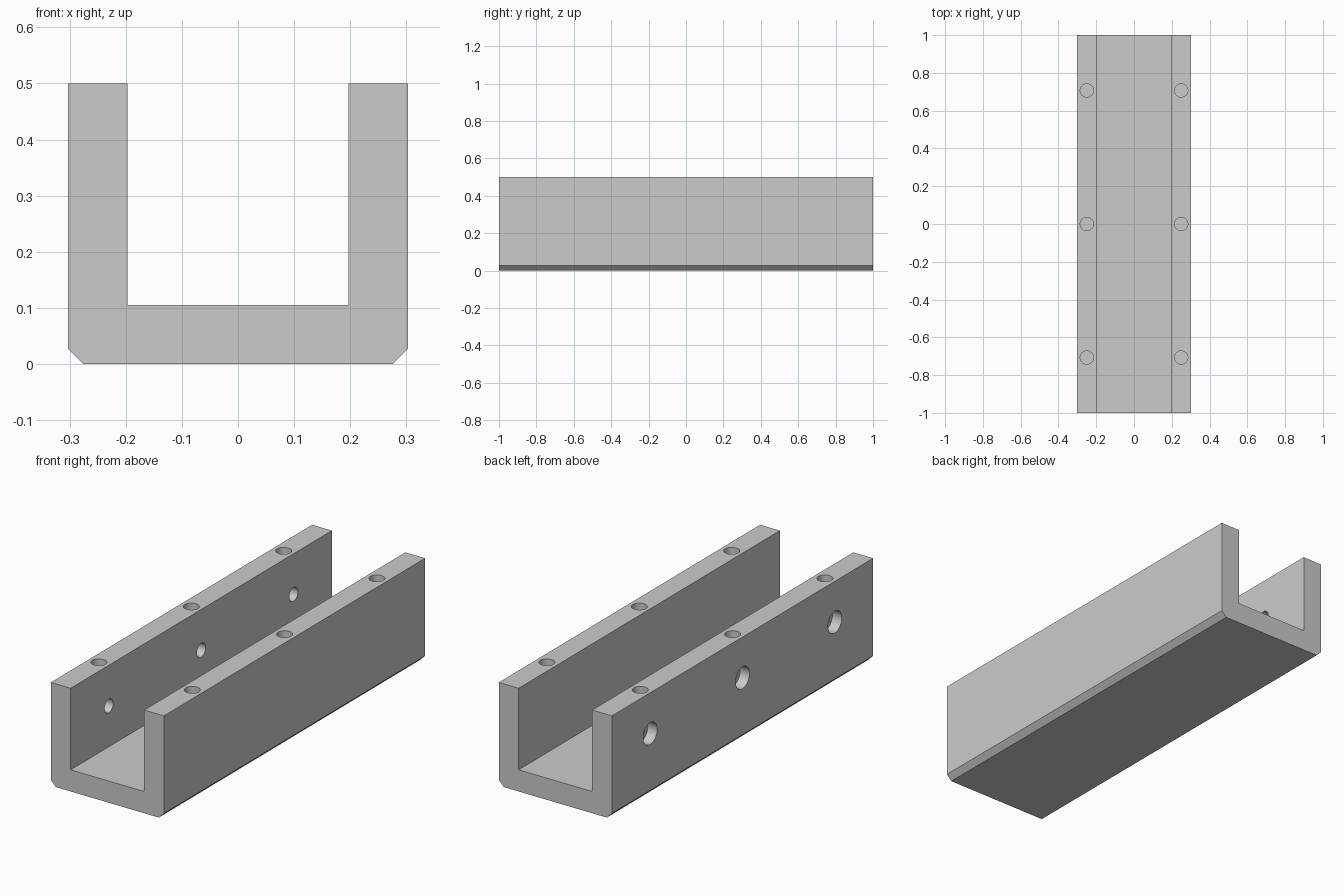
import bpy
import bmesh
import math

cube = bpy.data.objects.get("Cube")
if cube:
    bpy.data.objects.remove(cube, do_unlink=True)

# Overall dimensions
HALF_W, INNER, HEIGHT, FLOOR, CHAMFER = 0.303, 0.197, 0.5, 0.105, 0.027
HOLE_YS = (-0.707, 0, 0.707)
WALL_X = (HALF_W + INNER) / 2

# Plain grey metal
metal = bpy.data.materials.new("grey metal")
metal.use_nodes = True
grey = (0.6, 0.6, 0.6, 1)
metal.diffuse_color = grey
metal.node_tree.nodes["Principled BSDF"].inputs["Base Color"].default_value = grey

# U-shaped channel: half profile mirrored, then extruded along y
half = [(HALF_W - CHAMFER, 0), (HALF_W, CHAMFER), (HALF_W, HEIGHT),
        (INNER, HEIGHT), (INNER, FLOOR)]
profile = half + [(-x, z) for x, z in reversed(half)]
bm = bmesh.new()
face = bm.faces.new([bm.verts.new((x, -1, z)) for x, z in profile])
extruded = bmesh.ops.extrude_face_region(bm, geom=[face])["geom"]
bmesh.ops.translate(bm, vec=(0, 2, 0),
                    verts=[v for v in extruded if isinstance(v, bmesh.types.BMVert)])
bmesh.ops.recalc_face_normals(bm, faces=bm.faces)
mesh = bpy.data.meshes.new("u_channel")
bm.to_mesh(mesh)
bm.free()
channel = bpy.data.objects.new("u_channel", mesh)
bpy.context.collection.objects.link(channel)
mesh.materials.append(metal)


def drill(centre, radius, length, rotation=(0, 0, 0)):
    """Cut a round hole centred on the given point."""
    bpy.ops.mesh.primitive_cylinder_add(vertices=48, radius=radius, depth=length,
                                        location=centre, rotation=rotation)
    cutter = bpy.context.object
    cutter.name = "hole_cutter"
    cutter.hide_render = True
    cutter.data.materials.append(metal)
    cut = channel.modifiers.new("hole", 'BOOLEAN')
    cut.operation = 'DIFFERENCE'
    cut.solver = 'EXACT'
    cut.object = cutter
    bpy.context.view_layer.objects.active = channel
    bpy.ops.object.modifier_apply(modifier=cut.name)
    bpy.data.objects.remove(cutter, do_unlink=True)


sideways = (0, math.pi / 2, 0)
for y in HOLE_YS:
    # Blind holes in the top of both walls
    for side in (-1, 1):
        drill((side * WALL_X, y, HEIGHT), 0.035, 0.2)
    # Counterbored through holes in one wall
    drill((-HALF_W, y, 0.303), 0.053, 0.1, sideways)
    drill((-WALL_X, y, 0.303), 0.033, 0.2, sideways)

# Smooth hole walls, crisp edges elsewhere
bpy.ops.object.select_all(action='DESELECT')
channel.select_set(True)
bpy.context.view_layer.objects.active = channel
bpy.ops.object.shade_smooth_by_angle(angle=math.radians(30))
